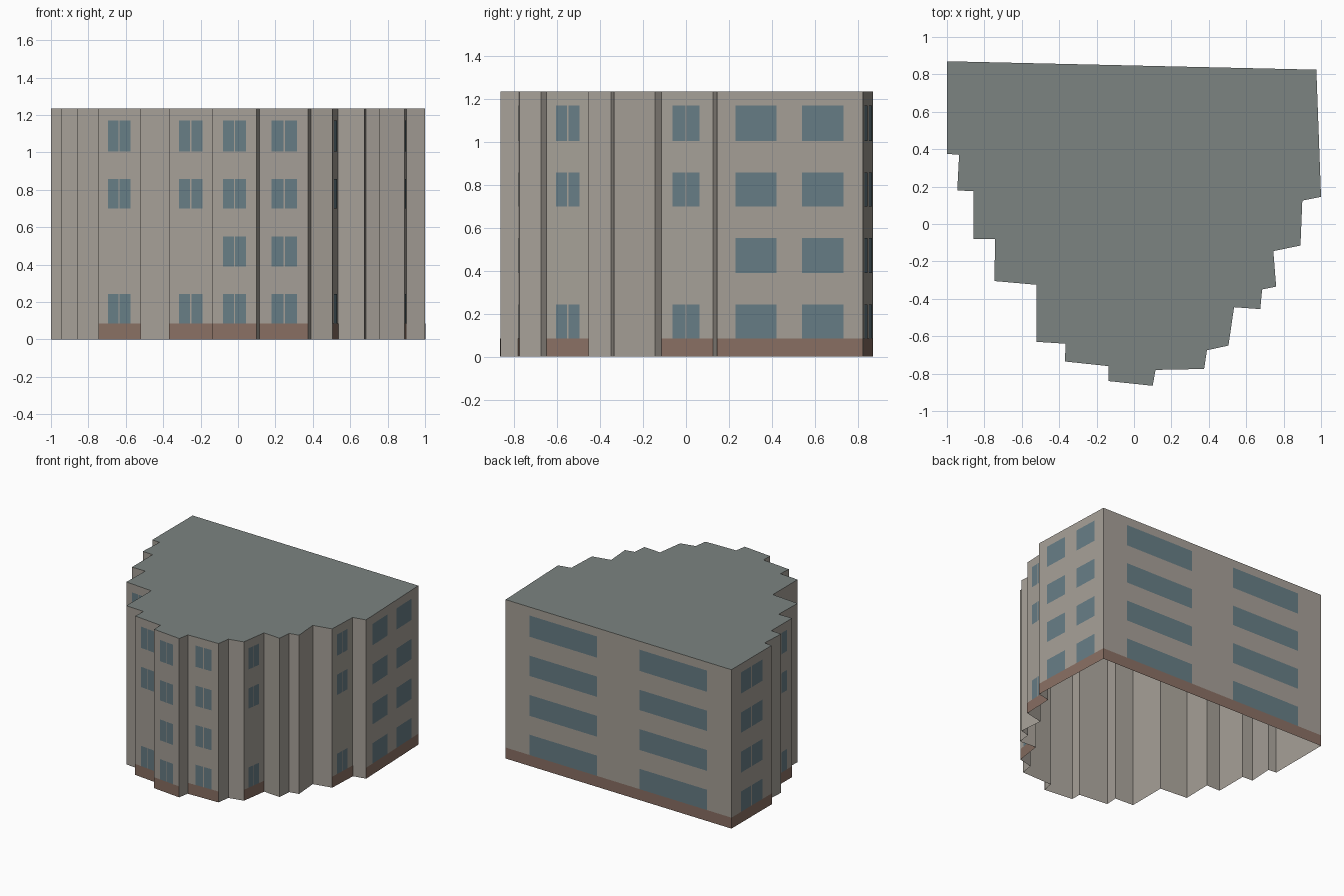
import bpy
from mathutils import Vector

if "Cube" in bpy.data.objects:
    bpy.data.objects.remove(bpy.data.objects["Cube"])

HEIGHT, BASE, LIFT = 1.235, 0.085, 0.0015
FLOORS = [(0.083, 0.243), (0.39, 0.552), (0.70, 0.858), (1.005, 1.17)]
ALL, UPPER = (0, 1, 2, 3), (0, 2, 3)

# Stepped plan outline, counter-clockwise from the back left corner
OUTLINE = [(-1, .87), (-1, .375), (-.935, .37), (-.945, .18), (-.857, .175),
           (-.857, -.08), (-.742, -.08), (-.747, -.305), (-.52, -.325),
           (-.52, -.63), (-.365, -.64), (-.37, -.735), (-.135, -.76),
           (-.135, -.84), (.10, -.865), (.115, -.78), (.375, -.775),
           (.39, -.675), (.505, -.65), (.535, -.445), (.675, -.455),
           (.685, -.35), (.76, -.335), (.745, -.145), (.89, -.115),
           (.90, .125), (1.0, .145), (.975, .825)]

# Wall index: (window spans as fractions along the wall, floors, split panes)
FACADES = {
    0: ([(.23, .77)], ALL, True),
    4: ([(.25, .75)], UPPER, True),
    7: ([(.225, .755)], UPPER, True),
    11: ([(.235, .765)], UPPER, True),
    13: ([(.235, .755)], ALL, True),
    15: ([(.25, .77)], ALL, True),
    18: ([(.215, .755)], UPPER, True),
    24: ([(.22, .74)], UPPER, True),
    26: ([(.125, .405), (.58, .865)], ALL, False),
    27: ([(.107, .406), (.594, .893)], ALL, False),
}


def material(name, rgb):
    m = bpy.data.materials.new(name)
    m.diffuse_color = (*rgb, 1)
    m.use_nodes = True
    m.node_tree.nodes["Principled BSDF"].inputs["Base Color"].default_value = m.diffuse_color
    return m


def make(name, verts, faces, mat):
    me = bpy.data.meshes.new(name)
    me.from_pydata(verts, [], faces)
    me.materials.append(mat)
    ob = bpy.data.objects.new(name, me)
    bpy.context.collection.objects.link(ob)
    return ob


def panel(store, wall, u0, u1, z0, z1):
    """Add a flat panel lying on a wall between two fractions and heights."""
    a = Vector((*OUTLINE[wall], 0))
    b = Vector((*OUTLINE[(wall + 1) % len(OUTLINE)], 0))
    d = b - a
    out = Vector((d.y, -d.x, 0)).normalized() * LIFT
    verts, faces = store
    n = len(verts)
    for u, z in ((u0, z0), (u1, z0), (u1, z1), (u0, z1)):
        verts.append(a + d * u + out + Vector((0, 0, z)))
    faces.append((n, n + 1, n + 2, n + 3))


wall_mat = material("warm_grey_wall", (.38, .35, .31))
roof_mat = material("slate_roof", (.20, .23, .22))
base_mat = material("brown_base", (.25, .16, .125))
glass_mat = material("blue_glass", (.135, .205, .235))

# Walls, open underneath
N = len(OUTLINE)
ring = [(x, y, z) for z in (0, HEIGHT) for x, y in OUTLINE]
make("walls", ring, [(i, (i + 1) % N, (i + 1) % N + N, i + N) for i in range(N)], wall_mat)

# Flat roof
make("roof", [(x, y, HEIGHT) for x, y in OUTLINE], [tuple(range(N))], roof_mat)

# Base bands and windows on the decorated walls
bands, panes = ([], []), ([], [])
for wall, (spans, floors, split) in FACADES.items():
    panel(bands, wall, 0, 1, 0, BASE)
    for u0, u1 in spans:
        mid, gap = (u0 + u1) / 2, 0.012
        parts = [(u0, mid - gap), (mid + gap, u1)] if split else [(u0, u1)]
        for f in floors:
            z0, z1 = FLOORS[f]
            for p0, p1 in parts:
                panel(panes, wall, p0, p1, max(z0, BASE), z1)
make("base_bands", *bands, base_mat)
make("windows", *panes, glass_mat)
